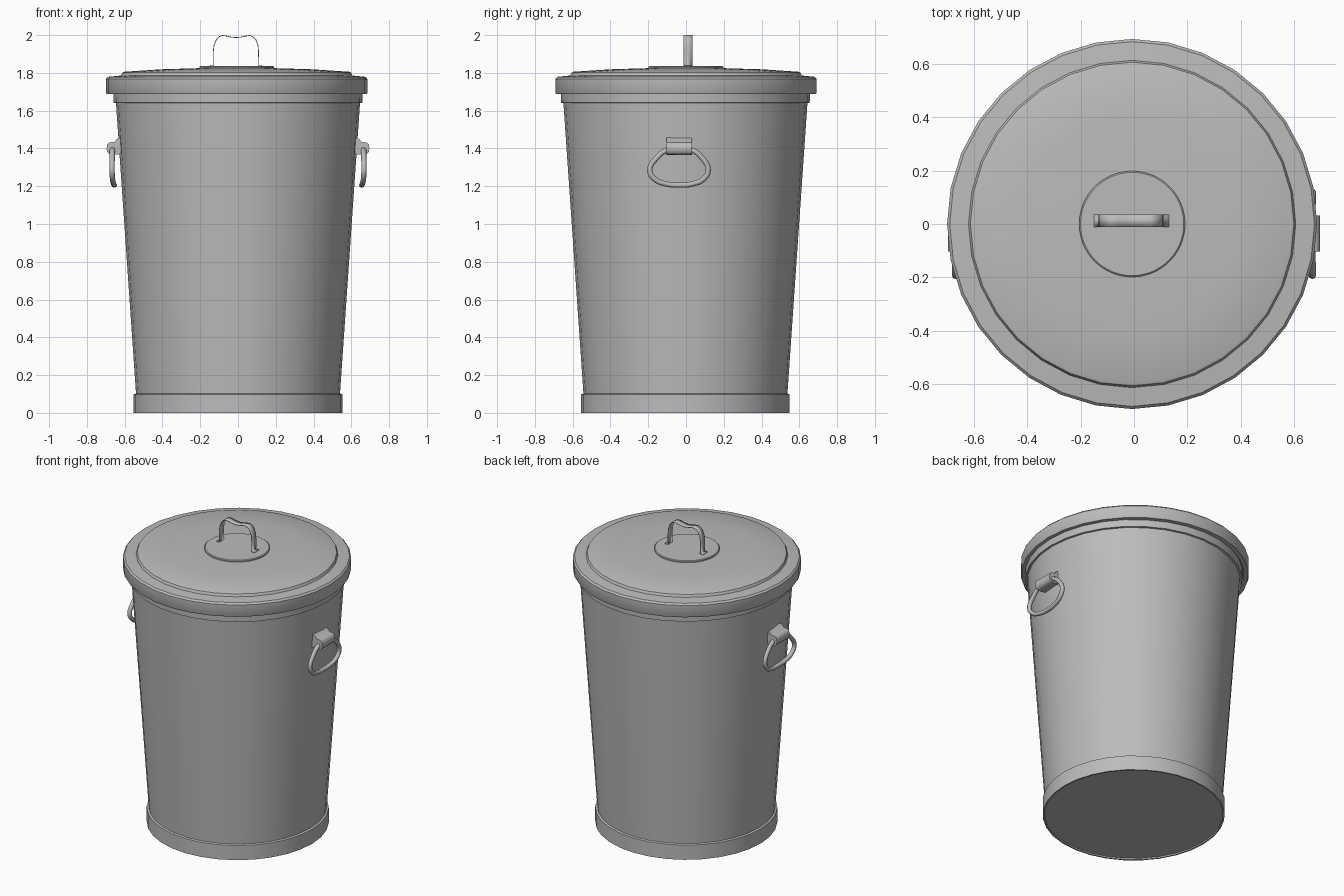
import bpy, bmesh, math

cube = bpy.data.objects.get("Cube")
if cube:
    bpy.data.objects.remove(cube, do_unlink=True)

metal = bpy.data.materials.new("galvanised grey")
metal.use_nodes = True
GREY = (0.5, 0.5, 0.5, 1)
metal.diffuse_color = GREY
metal.node_tree.nodes["Principled BSDF"].inputs["Base Color"].default_value = GREY


def finish(ob, angle=30):
    """Assign the metal and shade smooth with sharp creases."""
    if not ob.data.materials:
        ob.data.materials.append(metal)
    bpy.ops.object.select_all(action='DESELECT')
    ob.select_set(True)
    bpy.context.view_layer.objects.active = ob
    bpy.ops.object.shade_smooth_by_angle(angle=math.radians(angle))
    return ob


def from_bmesh(name, bm, recalc=True):
    if recalc:
        bmesh.ops.recalc_face_normals(bm, faces=bm.faces)
    me = bpy.data.meshes.new(name)
    bm.to_mesh(me)
    bm.free()
    ob = bpy.data.objects.new(name, me)
    bpy.context.collection.objects.link(ob)
    return ob


def lathe(name, profile, sides=32, cx=0.0, cy=0.0):
    """Revolve (radius, z) points round a vertical axis; radius 0 closes an end."""
    bm = bmesh.new()
    rings = []
    for r, z in profile:
        if r == 0:
            rings.append([bm.verts.new((cx, cy, z))] * sides)
        else:
            rings.append([bm.verts.new((cx + r * math.cos(2 * math.pi * i / sides),
                                        cy + r * math.sin(2 * math.pi * i / sides), z))
                          for i in range(sides)])
    for a, b in zip(rings, rings[1:]):
        for i in range(sides):
            j = (i + 1) % sides
            bm.faces.new(dict.fromkeys((a[i], a[j], b[j], b[i])))
    return finish(from_bmesh(name, bm))


# Can body with base ring, tapered wall and top band
lathe("can_body", [(0, 0.008), (0.54, 0.008), (0.542, 0), (0.552, 0), (0.552, 0.098),
                   (0.54, 0.102), (0.646, 1.64), (0.658, 1.642), (0.66, 1.72), (0, 1.72)],
      cy=-0.003)

# Lid with overhanging rim, raised centre and shallow dome
lathe("lid", [(0, 1.70), (0.655, 1.70), (0.66, 1.688), (0.688, 1.688), (0.692, 1.695),
              (0.692, 1.768), (0.682, 1.779), (0.612, 1.786), (0.605, 1.802),
              (0.595, 1.806), (0.4, 1.819), (0.2, 1.825), (0, 1.827)], cx=-0.007)

# Round plate under the lid handle
lathe("lid_handle_plate", [(0, 1.815), (0.198, 1.815), (0.198, 1.832), (0.193, 1.836),
                           (0, 1.836)], sides=64, cx=-0.007)

# Lid handle: thin bent strap with small feet
strap = [(-0.15, 1.838), (-0.131, 1.839), (-0.131, 1.91), (-0.127, 1.945), (-0.115, 1.975),
         (-0.1, 1.992), (-0.082, 1.998), (-0.06, 1.995), (-0.035, 1.989), (-0.01, 1.987),
         (0.015, 1.989), (0.04, 1.995), (0.062, 1.998), (0.08, 1.992), (0.095, 1.975),
         (0.106, 1.945), (0.109, 1.91), (0.109, 1.839), (0.13, 1.838)]
bm = bmesh.new()
rows = [[bm.verts.new((x, y, z)) for y in (-0.012, 0.035)] for x, z in strap]
for a, b in zip(rows, rows[1:]):
    bm.faces.new((a[0], b[0], b[1], a[1]))
handle = from_bmesh("lid_handle", bm)
solid = handle.modifiers.new("thickness", 'SOLIDIFY')
solid.thickness = 0.004
solid.offset = 0
finish(handle, 40)

# Side handles: hanging ring held by a folded bracket, one per side
bracket = [(0.615, 1.46), (0.64, 1.452), (0.655, 1.434), (0.68, 1.432), (0.692, 1.422),
           (0.696, 1.40), (0.692, 1.38), (0.68, 1.368), (0.655, 1.366), (0.61, 1.372)]
ring = [(0.665, -0.035, 1.400), (0.665, -0.10, 1.392), (0.666, -0.155, 1.350),
        (0.667, -0.192, 1.285), (0.664, -0.165, 1.237), (0.658, -0.10, 1.211),
        (0.655, -0.035, 1.206), (0.658, 0.03, 1.211), (0.664, 0.092, 1.237),
        (0.667, 0.118, 1.285), (0.666, 0.085, 1.350), (0.665, 0.03, 1.392)]

for side, s in (("left", 1), ("right", -1)):
    bm = bmesh.new()
    ends = [[bm.verts.new((s * x, y, z)) for x, z in bracket] for y in (-0.102, 0.032)]
    for e in ends:
        bm.faces.new(e)
    for i in range(len(bracket)):
        j = (i + 1) % len(bracket)
        bm.faces.new((ends[0][i], ends[0][j], ends[1][j], ends[1][i]))
    finish(from_bmesh(side + "_handle_bracket", bm), 50)

    cu = bpy.data.curves.new(side + "_handle_ring", 'CURVE')
    cu.dimensions = '3D'
    cu.bevel_depth = 0.014
    cu.bevel_resolution = 2
    cu.resolution_u = 4
    sp = cu.splines.new('BEZIER')
    sp.bezier_points.add(len(ring) - 1)
    for p, (x, y, z) in zip(sp.bezier_points, ring):
        p.co = (s * x, y, z)
        p.handle_left_type = p.handle_right_type = 'AUTO'
    sp.use_cyclic_u = True
    ob = bpy.data.objects.new(side + "_handle_ring", cu)
    bpy.context.collection.objects.link(ob)
    bpy.ops.object.select_all(action='DESELECT')
    ob.select_set(True)
    bpy.context.view_layer.objects.active = ob
    bpy.ops.object.convert(target='MESH')
    finish(bpy.context.view_layer.objects.active, 60)
